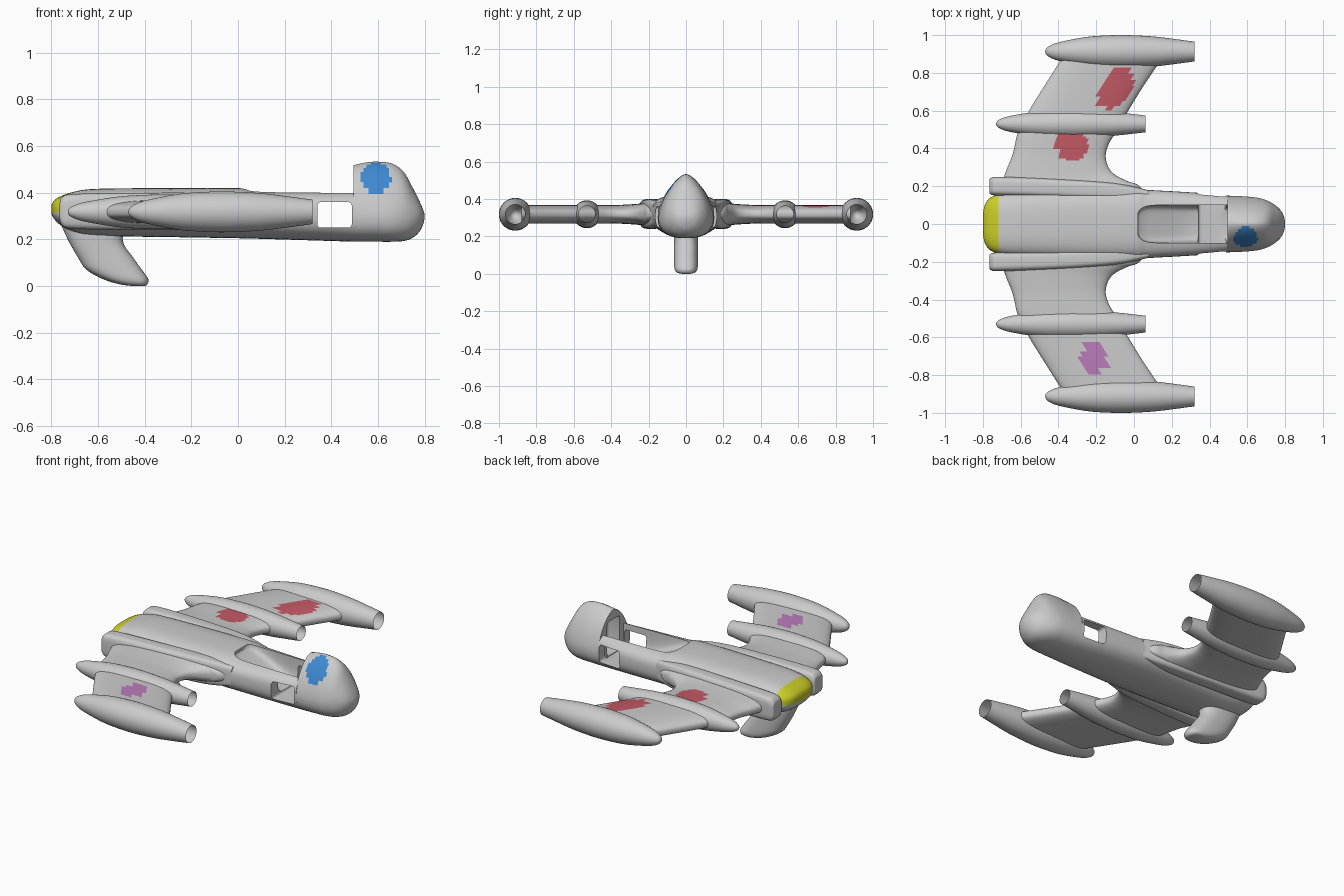
import bpy, bmesh, math
from mathutils import Vector

if "Cube" in bpy.data.objects:
    bpy.data.objects.remove(bpy.data.objects["Cube"])

AXES = {'x': lambda t, u, v: (t, u, v), 'y': lambda t, u, v: (u, t, v), 'z': lambda t, u, v: (u, v, t)}


def dense(rows, n):
    """Smoothly interpolate rows of section numbers (Catmull-Rom)."""
    out = []
    for i in range(len(rows) - 1):
        p0, p1, p2, p3 = rows[max(i - 1, 0)], rows[i], rows[i + 1], rows[min(i + 2, len(rows) - 1)]
        for k in range(n):
            f = k / n
            out.append([0.5 * (2 * b + (c - a) * f + (2 * a - 5 * b + 4 * c - d) * f * f
                               + (3 * b - a - 3 * c + d) * f ** 3)
                        for a, b, c, d in zip(p0, p1, p2, p3)])
    return out + [list(rows[-1])]


def loft(name, rows, axis='x', steps=4, seg=48, open_end=False):
    """Row: position, centre u, centre v, half width, height up, height down, upper and lower exponent."""
    bm = bmesh.new()
    rings = []
    for t, u0, v0, ru, up, dn, eu, el in dense(rows, steps):
        ring = []
        for i in range(seg):
            a = 2 * math.pi * i / seg
            c, s = math.cos(a), math.sin(a)
            e, h = (eu, up) if s >= 0 else (el, dn)
            u = u0 + ru * math.copysign(abs(c) ** e, c)
            v = v0 + h * math.copysign(abs(s) ** e, s)
            ring.append(bm.verts.new(AXES[axis](t, u, v)))
        rings.append(ring)
    for r0, r1 in zip(rings, rings[1:]):
        for i in range(seg):
            j = (i + 1) % seg
            bm.faces.new((r0[i], r0[j], r1[j], r1[i]))
    bm.faces.new(rings[0])
    if not open_end:
        bm.faces.new(rings[-1])
    bmesh.ops.recalc_face_normals(bm, faces=bm.faces)
    me = bpy.data.meshes.new(name)
    bm.to_mesh(me)
    bm.free()
    ob = bpy.data.objects.new(name, me)
    bpy.context.collection.objects.link(ob)
    return ob


def activate(ob):
    bpy.ops.object.select_all(action='DESELECT')
    ob.select_set(True)
    bpy.context.view_layer.objects.active = ob


def smooth(ob, angle=40):
    activate(ob)
    bpy.ops.object.shade_smooth_by_angle(angle=math.radians(angle))


def box(name, lo, hi, bevel=0.015):
    bpy.ops.mesh.primitive_cube_add(size=1, location=(Vector(lo) + Vector(hi)) / 2)
    ob = bpy.context.object
    ob.name = name
    ob.scale = Vector(hi) - Vector(lo)
    bpy.ops.object.transform_apply(location=False, rotation=False, scale=True)
    m = ob.modifiers.new('round', 'BEVEL')
    m.width, m.segments = bevel, 3
    bpy.ops.object.modifier_apply(modifier=m.name)
    return ob


def cut(ob, cutter):
    m = ob.modifiers.new('cut', 'BOOLEAN')
    m.operation, m.solver, m.object = 'DIFFERENCE', 'EXACT', cutter
    activate(ob)
    bpy.ops.object.modifier_apply(modifier=m.name)


def paint(ob, name, colour, test):
    """Colour the faces whose centre passes the test."""
    mat = bpy.data.materials.new(name)
    mat.diffuse_color = (*colour, 1)
    mat.use_nodes = True
    mat.node_tree.nodes["Principled BSDF"].inputs["Base Color"].default_value = mat.diffuse_color
    if not ob.data.materials:
        ob.data.materials.append(None)
    ob.data.materials.append(mat)
    for p in ob.data.polygons:
        if test(p.center):
            p.material_index = len(ob.data.materials) - 1


def body_row(x, hw, bot, mid, top, eu=0.65, el=0.8):
    return (x, 0, mid, hw, top - mid, mid - bot, eu, el)


# Fuselage
fuselage = loft('fuselage', [body_row(*r) for r in (
    (-0.80, 0.05, 0.31, 0.325, 0.345), (-0.79, 0.10, 0.29, 0.325, 0.365), (-0.76, 0.14, 0.26, 0.32, 0.385),
    (-0.70, 0.16, 0.23, 0.32, 0.405), (-0.60, 0.17, 0.215, 0.32, 0.417), (-0.30, 0.18, 0.21, 0.32, 0.42),
    (0.00, 0.185, 0.205, 0.315, 0.42), (0.08, 0.18, 0.203, 0.31, 0.41), (0.34, 0.165, 0.195, 0.305, 0.408),
    (0.50, 0.15, 0.19, 0.30, 0.41))])

# Raised nose
nose = loft('nose', [body_row(*r) for r in (
    (0.495, 0.15, 0.19, 0.30, 0.518, 1.2, 0.8), (0.55, 0.148, 0.19, 0.30, 0.53, 1.3, 0.8),
    (0.60, 0.145, 0.19, 0.30, 0.533, 1.3, 0.8), (0.66, 0.138, 0.19, 0.30, 0.525, 1.3, 0.8),
    (0.71, 0.122, 0.193, 0.30, 0.49, 1.2, 0.85), (0.75, 0.098, 0.207, 0.30, 0.42, 1.1, 0.9),
    (0.78, 0.068, 0.235, 0.30, 0.36, 1, 1), (0.795, 0.035, 0.268, 0.30, 0.325, 1, 1),
    (0.80, 0.008, 0.292, 0.30, 0.306, 1, 1))], steps=5)

# Colour patches on the tail and the front side of the nose
paint(fuselage, 'yellow', (0.6, 0.62, 0.02), lambda c: c.x < -0.725 and c.z > 0.315)
paint(nose, 'blue', (0.05, 0.25, 0.65),
      lambda c: c.y < -0.005 and math.hypot(c.x - 0.59, c.z - 0.465) < 0.065)

# Cockpit pit, nose recess and side windows
pit = loft('pit_cutter', [(x, 0, 0.5, hw, 0.1, 0.5 - floor, 0.3, 0.3) for x, hw, floor in (
    (0.02, 0.06, 0.40), (0.04, 0.085, 0.385), (0.10, 0.10, 0.355), (0.30, 0.10, 0.27), (0.505, 0.10, 0.245))])
recess = box('recess_cutter', (0.45, -0.06, 0.25), (0.57, 0.06, 0.46))
windows = box('window_cutter', (0.34, -0.3, 0.25), (0.488, 0.3, 0.36))
for cutter in (pit, windows):
    cut(fuselage, cutter)
cut(nose, recess)
# Opening so the recess meets the pit
cut(fuselage, recess)
for cutter in (pit, recess, windows):
    bpy.data.objects.remove(cutter)
smooth(fuselage)
smooth(nose)

# Ventral fin
fin = loft('fin', [(z, (a + b) / 2, 0, (b - a) / 2, w, w, 0.8, 0.8) for z, a, b, w in (
    (0.0, -0.45, -0.40, 0.025), (0.008, -0.51, -0.388, 0.05), (0.03, -0.58, -0.385, 0.062),
    (0.07, -0.65, -0.412, 0.065), (0.12, -0.685, -0.448, 0.065), (0.20, -0.73, -0.495, 0.065),
    (0.30, -0.775, -0.45, 0.07))], axis='z')
smooth(fin, 50)

# Wing: y, rear x, front x, half thickness
WING = ((0.10, -0.72, 0.11, 0.065), (0.20, -0.71, 0.03, 0.062), (0.225, -0.70, -0.03, 0.06),
        (0.26, -0.685, -0.10, 0.056), (0.30, -0.67, -0.135, 0.053), (0.36, -0.645, -0.15, 0.05),
        (0.42, -0.63, -0.135, 0.05), (0.48, -0.615, -0.10, 0.05), (0.60, -0.555, -0.03, 0.05),
        (0.73, -0.475, 0.05, 0.05), (0.88, -0.38, 0.15, 0.05))

# Pod profile: fraction of length from the tail, fraction of full radius
POD = ((0, 0.02), (0.005, 0.16), (0.025, 0.32), (0.09, 0.56), (0.27, 0.88), (0.42, 0.985),
       (0.55, 1.0), (0.72, 0.92), (0.87, 0.76), (1.0, 0.6))


def pod(name, x0, y, r):
    rows = [(x0 + 0.79 * f, y, 0.318, r * k, r * k, r * k, 1, 1) for f, k in POD]
    smooth(loft(name, rows, open_end=True), 60)


for s, side in ((1, 'left'), (-1, 'right')):
    wing = loft(side + '_wing', [(s * y, (a + b) / 2, 0.318, (b - a) / 2, h, h, 0.75, 0.75)
                                 for y, a, b, h in WING], axis='y', steps=5, seg=72)
    if s > 0:
        paint(wing, 'red', (0.55, 0.1, 0.13), lambda c: c.z > 0.32 and (
            math.hypot(c.x + 0.33, c.y - 0.42) < 0.085
            or math.hypot((c.x + 0.10 - 0.35 * (c.y - 0.72)) / 0.09, (c.y - 0.72) / 0.11) < 1))
    else:
        paint(wing, 'magenta', (0.5, 0.2, 0.5),
              lambda c: c.z > 0.32 and math.hypot((c.x + 0.21) / 0.07, (c.y + 0.71) / 0.09) < 1)
    smooth(wing, 50)

    # Engine pods, open at the front
    pod(side + '_inner_pod', -0.73, s * 0.53, 0.074)
    pod(side + '_outer_pod', -0.47, s * 0.913, 0.087)

    # Ridge along the body side
    ridge = loft(side + '_ridge', [(x, s * y, 0.32, w, h, h, 0.5, 0.5) for x, y, w, h in (
        (-0.765, 0.20, 0.035, 0.035), (-0.755, 0.20, 0.045, 0.06), (-0.70, 0.20, 0.05, 0.075),
        (-0.40, 0.19, 0.05, 0.08), (-0.10, 0.172, 0.045, 0.078), (0.08, 0.148, 0.03, 0.06))])
    smooth(ridge, 50)
